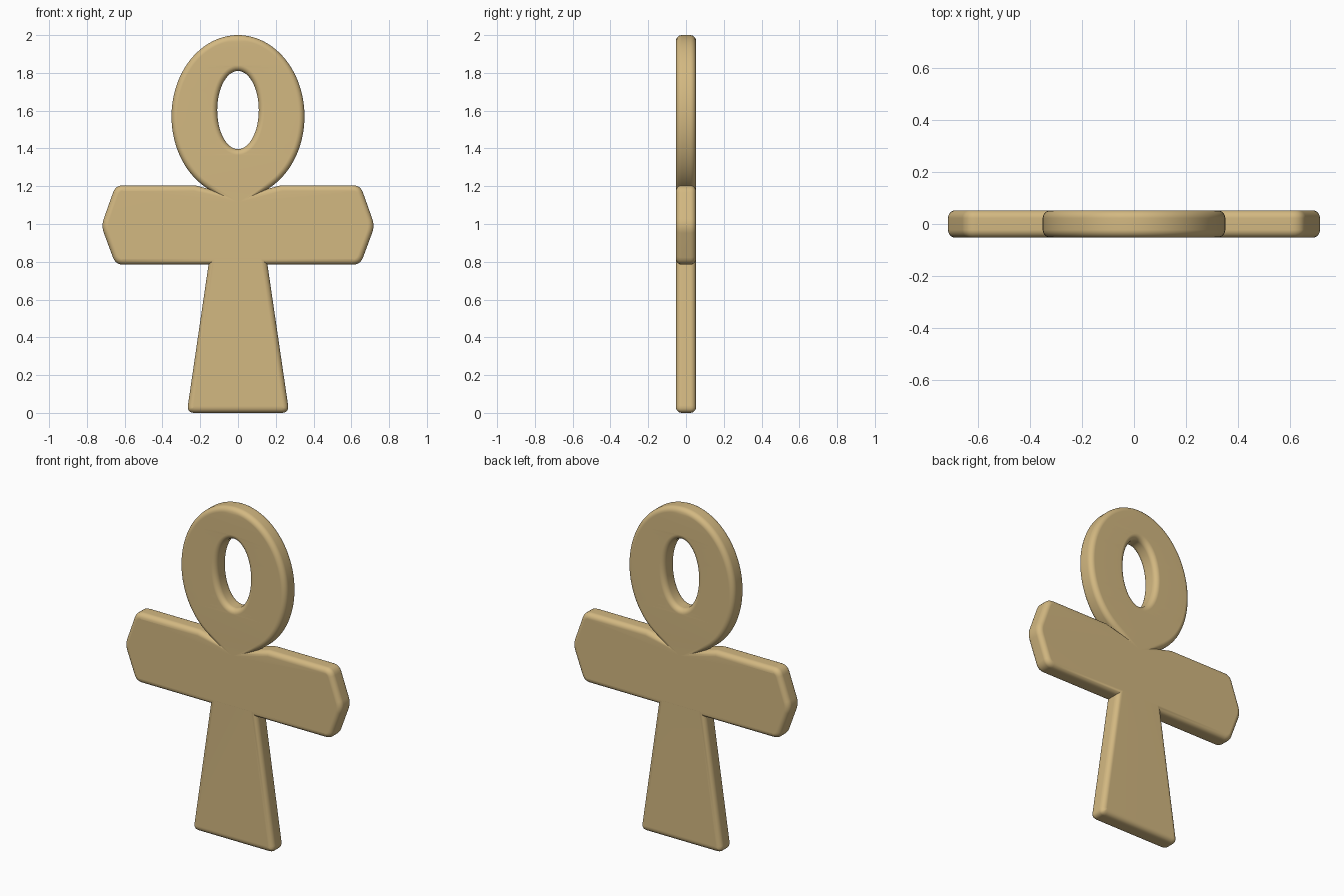
import bpy, bmesh, math
from mathutils import Vector

if "Cube" in bpy.data.objects:
    bpy.data.objects.remove(bpy.data.objects["Cube"])

HALF_THICK, ROUND = 0.053, 0.03


def fillet(prev, corner, nxt, r=0.04, steps=5):
    """Round one outline corner with a short quadratic arc."""
    p, c, n = Vector(prev), Vector(corner), Vector(nxt)
    a = c + (p - c).normalized() * r
    b = c + (n - c).normalized() * r
    return [tuple(a.lerp(c, t).lerp(c.lerp(b, t), t))
            for t in (i / steps for i in range(steps + 1))]


def ellipse(cz, rx, rz, t0, t1, count):
    return [(rx * math.cos(t0 + (t1 - t0) * i / count),
             cz + rz * math.sin(t0 + (t1 - t0) * i / count)) for i in range(count + 1)]


# Right half of the outline: flared stem, then pointed arm, then the notch by the loop
corners = [(0, 0), (0.271, 0), (0.156, 0.785), (0.648, 0.785),
           (0.724, 0.99), (0.648, 1.205), (0.23, 1.205)]
right = []
for i in range(1, len(corners)):
    if i in (1, 3, 4, 5):
        right += fillet(corners[i - 1], corners[i], corners[i + 1])
    else:
        right.append(corners[i])

# Loop outline, starting and ending where it meets the arms
start = math.asin((1.187 - 1.57) / 0.43)
loop = ellipse(1.57, 0.352, 0.43, start, math.pi - start, 96)
outline = right + loop + [(-x, z) for x, z in reversed(right)]
hole = ellipse(1.603, 0.11, 0.207, 0, -math.tau, 64)[:-1]

# Filled, extruded and rounded profile
curve = bpy.data.curves.new("outline", 'CURVE')
curve.dimensions = '2D'
curve.fill_mode = 'BOTH'
curve.extrude = HALF_THICK - ROUND
curve.bevel_depth = ROUND
curve.bevel_resolution = 4
curve.offset = -ROUND
for pts in (outline, hole):
    s = curve.splines.new('POLY')
    s.points.add(len(pts) - 1)
    for sp, (x, z) in zip(s.points, pts):
        sp.co = (x, z, 0, 1)
    s.use_cyclic_u = True
temp = bpy.data.objects.new("outline", curve)
bpy.context.collection.objects.link(temp)
bpy.context.view_layer.update()
mesh = bpy.data.meshes.new_from_object(temp.evaluated_get(bpy.context.evaluated_depsgraph_get()))
bpy.data.objects.remove(temp)

# Stand upright and weld the rims
bm = bmesh.new()
bm.from_mesh(mesh)
for v in bm.verts:
    x, y, z = v.co
    v.co = (x, -z, y)
bmesh.ops.remove_doubles(bm, verts=bm.verts, dist=0.0003)
bmesh.ops.recalc_face_normals(bm, faces=bm.faces)
bm.to_mesh(mesh)
bm.free()

# Looped cross amulet
ob = bpy.data.objects.new("looped_cross", mesh)
bpy.context.collection.objects.link(ob)
mat = bpy.data.materials.new("sand gold")
mat.diffuse_color = (0.65, 0.48, 0.22, 1)
mat.use_nodes = True
mat.node_tree.nodes["Principled BSDF"].inputs["Base Color"].default_value = mat.diffuse_color
mesh.materials.clear()
mesh.materials.append(mat)
bpy.context.view_layer.objects.active = ob
ob.select_set(True)
bpy.ops.object.shade_smooth_by_angle(angle=math.radians(40))
wn = ob.modifiers.new("flat_faces", 'WEIGHTED_NORMAL')
wn.keep_sharp = True
